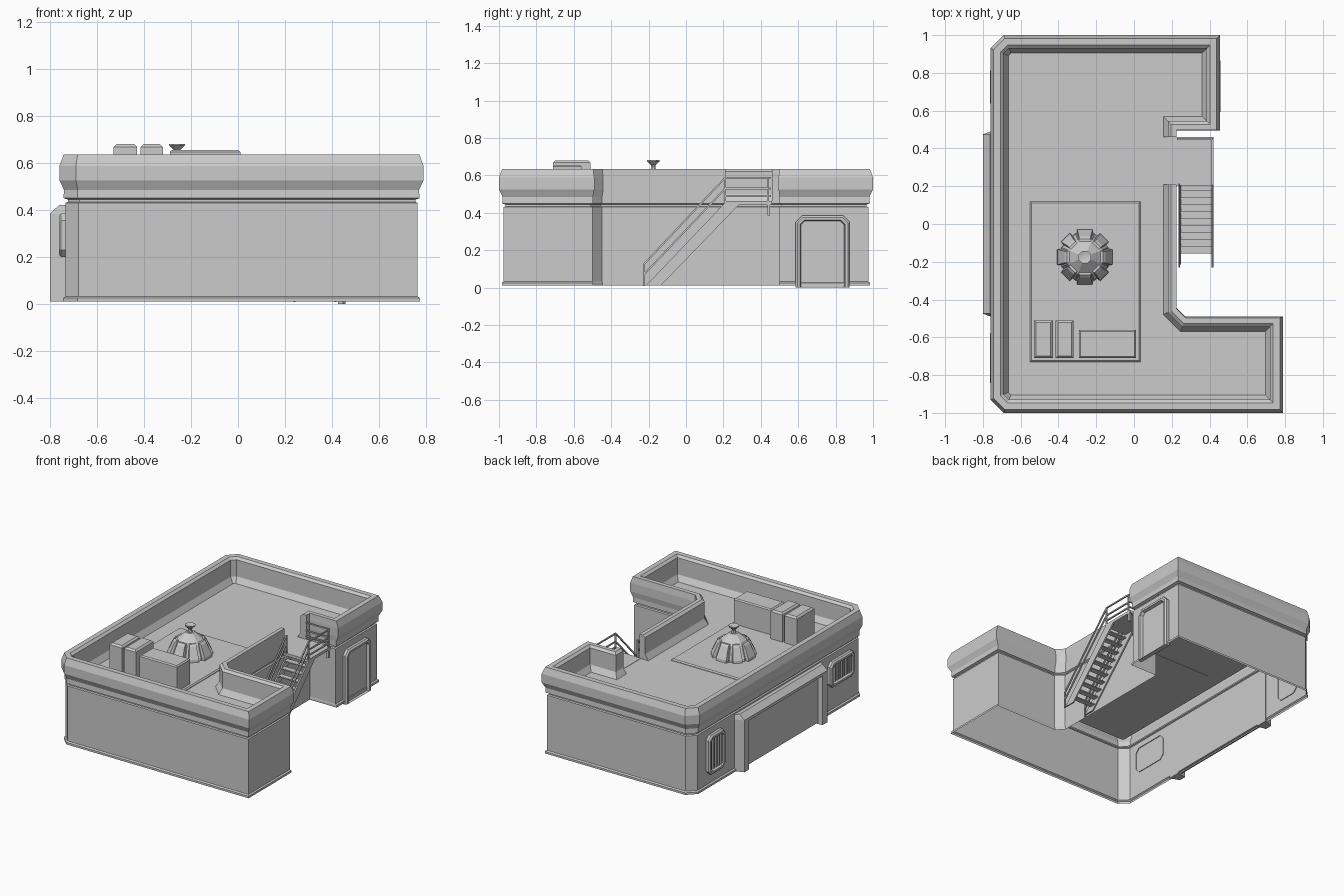
import bpy, bmesh, math
from mathutils import Vector, Matrix

if "Cube" in bpy.data.objects:
    bpy.data.objects.remove(bpy.data.objects["Cube"])


def finish(name, bm):
    bmesh.ops.recalc_face_normals(bm, faces=bm.faces)
    me = bpy.data.meshes.new(name)
    bm.to_mesh(me)
    bm.free()
    ob = bpy.data.objects.new(name, me)
    bpy.context.collection.objects.link(ob)
    return ob


def loft(name, loops, start=True, end=True, ring=True):
    """Skin a list of equal-length point loops."""
    bm = bmesh.new()
    vs = [[bm.verts.new(p) for p in lp] for lp in loops]
    n = len(vs[0])
    for a, b in zip(vs, vs[1:]):
        for i in range(n if ring else n - 1):
            j = (i + 1) % n
            bm.faces.new((a[i], a[j], b[j], b[i]))
    if start:
        bm.faces.new(vs[0])
    if end:
        bm.faces.new(vs[-1])
    return finish(name, bm)


def box(name, x0, x1, y0, y1, z0, z1, c=0.0):
    """Box with an optional chamfer round its top."""
    def rect(i, z):
        return [(x0 + i, y0 + i, z), (x1 - i, y0 + i, z), (x1 - i, y1 - i, z), (x0 + i, y1 - i, z)]
    loops = [rect(0, z0), rect(0, z1 - c)] + ([rect(c, z1)] if c else [])
    return loft(name, loops)


def beams(name, segs, w):
    """Square bars between point pairs, joined in one mesh."""
    bm = bmesh.new()
    for p, q in segs:
        p, q = Vector(p), Vector(q)
        d = q - p
        m = Matrix.Translation((p + q) / 2) @ d.to_track_quat('Z', 'Y').to_matrix().to_4x4()
        bmesh.ops.create_cube(bm, size=1, matrix=m @ Matrix.Diagonal((w, w, d.length + w * 0.5, 1)))
    return finish(name, bm)


def lathe(name, prof, cx, cy, n=8):
    loops = [[(cx + r * math.cos((i + .5) * math.tau / n), cy + r * math.sin((i + .5) * math.tau / n), z)
              for i in range(n)] for r, z in prof]
    return loft(name, loops)


# Plan of the building, counter-clockwise; the last edge is the stair gap
PLAN = [(.225, .46), (.225, .50), (.43, .50), (.43, .975), (-.68, .975), (-.735, .92), (-.735, -.92),
        (-.68, -.975), (.765, -.975), (.765, -.5), (.275, -.5), (.225, -.45), (.225, .21)]
FLARE = [0, .2, 1, 1, 1, 1, 1, 1, 1, .4, .2, 0, 0]   # how far each edge's cornice stands out


def offset(d, z, closed):
    n, out = len(PLAN), []
    P = [Vector(p) for p in PLAN]

    def line(i):
        t = (P[(i + 1) % n] - P[i]).normalized()
        nrm = Vector((t.y, -t.x))
        return nrm, nrm.dot(P[i]) + d * (FLARE[i] if d > 0 else 1)
    for i in range(n):
        (a, ca), (b, cb) = line((i - 1) % n), line(i)
        det = a.x * b.y - a.y * b.x
        if abs(det) < 1e-4:
            q = P[i] + b * (cb - b.dot(P[i]))
        else:
            q = Vector(((ca * b.y - cb * a.y) / det, (a.x * cb - b.x * ca) / det))
        out.append((q.x, q.y, z))
    return out


# Lower walls: open-bottomed shell with a plinth and a shadow groove
wall = [(.01, .01), (.01, .025), (0, .032), (0, .43), (-.01, .434), (-.01, .444), (.008, .45)]
loft("walls", [offset(d, z, True) for d, z in wall], False, False)

# Parapet with cornice, swept around everything but the stair gap
para = [(.008, .45), (.006, .485), (.02, .515), (.025, .525), (.025, .588), (.008, .635), (-.028, .635),
        (-.045, .62), (-.045, .50), (-.07, .46)]
rows = [offset(d, z, False) for d, z in para]
loft("parapet", [list(c) for c in zip(*rows)], True, True, False)

# Roof deck and the sill through the gap
loft("roof_deck", [offset(-.07, .46, True)], True, False, False)
box("gap_sill", .15, .225, .21, .46, .45, .46)
box("roof_plate", -.55, .035, -.73, .12, .458, .472, .008)

# Roof units
box("roof_unit_a", -.53, -.43, -.71, -.51, .46, .68, .012)
box("roof_unit_b", -.415, -.32, -.71, -.51, .46, .68, .012)
box("roof_unit_low", -.29, .01, -.71, -.56, .46, .655, .008)

# Roof turret: eight-sided body, leaning ribs, small dish
CX, CY = -.26, -.175
lathe("turret_body", [(.135, .465), (.132, .49), (.098, .575), (.085, .585), (.035, .625), (.03, .63)], CX, CY)
for k in range(8):
    a = k * math.pi / 4
    u, v = Vector((math.cos(a), math.sin(a), 0)), Vector((-math.sin(a), math.cos(a), 0))
    w0, w1 = (.045, .034) if k % 2 == 0 else (.036, .026)
    loops = [[Vector((CX, CY, z)) + u * r + v * s for r, s in ((r0, -w), (r1, -w * .9), (r1, w * .9), (r0, w))]
             for z, r0, r1, w in ((.465, .1, .147, w0), (.49, .1, .145, w0), (.57, .07, .108, w1), (.582, .07, .095, w1))]
    loft("turret_rib_%d" % k, loops)
lathe("turret_dish", [(.02, .62), (.012, .645), (.014, .655), (.036, .674), (.036, .681), (.014, .676)], CX, CY)


def framed(name, x, s, y0, y1, z0, z1, c, foot, rim=.03):
    """Chamfered frame with a sunken panel on a wall at x, facing s."""
    def ring(i, dx):
        a, b, t, o = y0 + i, y1 - i, z1 - i, z0 + (0 if foot else i)
        k = max(c - i * .5, .008)
        low = [(a, o), (b, o)] if foot else [(a, o + k), (a + k, o), (b - k, o), (b, o + k)]
        return [(x + s * dx, y, z) for y, z in low + [(b, t - k), (b - k, t), (a + k, t), (a, t - k)]]
    return loft(name, [ring(0, -.005), ring(0, .018), ring(.01, .028), ring(rim - .006, .028), ring(rim, .006)], False)


# Side door and two slatted windows
framed("side_door", .43, 1, .585, .875, 0, .385, .035, True)
for tag, y0, y1, z0 in (("back", .63, .82, .10), ("front", -.85, -.57, .20)):
    framed("window_" + tag, -.735, -1, y0, y1, z0, .385, .03, False)
    n = round((y1 - y0 - .07) / .028)
    ys = [y0 + .035 + (y1 - y0 - .07) * i / n for i in range(n + 1)]
    beams("slats_" + tag, [((-.748, y, z0 + .036), (-.748, y, .349)) for y in ys], .012)

# Big side bay: two posts and a sloped lintel around a shallow panel
for s, tag in ((1, "back"), (-1, "front")):
    loft("bay_post_" + tag, [[(-.73, s * .5, z), (-xo, s * .475, z), (-xo, s * .42, z), (-.73, s * .41, z)]
                             for z, xo in ((.01, .8), (.385, .8), (.42, .762))])
loft("bay_lintel", [[(-.73, y, .42), (-.762, y, .42), (-.8, y, .385), (-.8, y, .365), (-.73, y, .355)]
                    for y in (-.45, .45)])
box("bay_panel", -.765, -.73, -.43, .43, .02, .38)

# Stairs: stringers, treads, landing
for x, tag in ((.24, "inner"), (.41, "outer")):
    loft("stringer_" + tag, [[(x + dx, -.215, .01), (x + dx, -.135, .01), (x + dx, .29, .45), (x + dx, .205, .45)]
                             for dx in (0, .01)])
for i in range(10):
    y, z = -.155 + i * .0365, .045 + i * .041
    box("tread_%d" % i, .245, .415, y, y + .04, z, z + .008)
box("landing", .215, .42, .205, .46, .442, .462)
box("landing_bracket", .405, .42, .435, .45, .385, .45)

# Handrails: both sides of the flight, outer side and end of the landing
segs = []
for x in (.24, .416):
    segs += [((x, -.225, .01), (x, -.225, .125)), ((x, -.225, .125), (x, .21, .588)),
             ((x, -.225, .07), (x, .21, .53)), ((x, .21, .45), (x, .21, .588))]
segs += [((.416, .44, .45), (.416, .44, .588))]
for z in (.588, .53, .49):
    segs += [((.416, .21, z), (.416, .44, z)), ((.23, .45, z), (.416, .45, z))]
beams("handrails", segs, .009)
